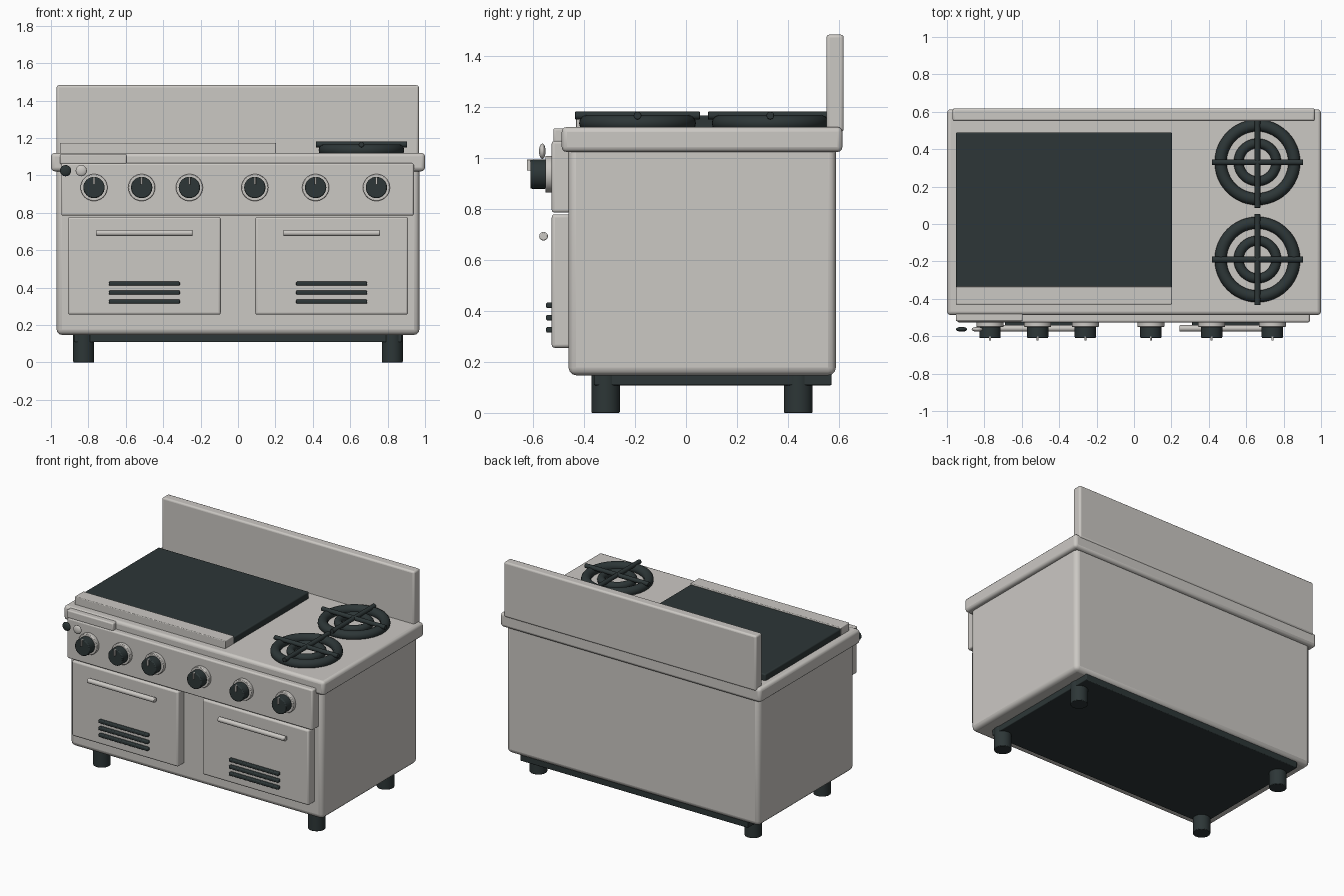
import bpy
import math

cube = bpy.data.objects.get("Cube")
if cube:
    bpy.data.objects.remove(cube, do_unlink=True)


def material(name, color):
    m = bpy.data.materials.new(name)
    m.use_nodes = True
    m.diffuse_color = color
    bsdf = m.node_tree.nodes["Principled BSDF"]
    bsdf.inputs["Base Color"].default_value = color
    bsdf.inputs["Roughness"].default_value = 0.5
    return m


ENAMEL = material("pale enamel", (0.60, 0.58, 0.55, 1))
IRON = material("dark iron", (0.026, 0.037, 0.038, 1))


def finish(name, mat, bevel=0, segments=3):
    ob = bpy.context.object
    ob.name = name
    ob.data.materials.append(mat)
    if bevel:
        mod = ob.modifiers.new("soft edges", "BEVEL")
        mod.width = bevel
        mod.segments = segments
        mod.limit_method = "ANGLE"
    bpy.ops.object.shade_smooth_by_angle(angle=math.radians(35))
    return ob


def box(name, xs, ys, zs, mat=ENAMEL, bevel=0.01):
    spans = (xs, ys, zs)
    bpy.ops.mesh.primitive_cube_add(size=1, location=[(a + b) / 2 for a, b in spans])
    bpy.context.object.scale = [b - a for a, b in spans]
    bpy.ops.object.transform_apply(location=False, rotation=False, scale=True)
    return finish(name, mat, bevel)


def rod(name, center, radius, length, axis, mat, bevel=0.004):
    turn = {"x": (0, math.pi / 2, 0), "y": (math.pi / 2, 0, 0), "z": (0, 0, 0)}[axis]
    bpy.ops.mesh.primitive_cylinder_add(vertices=32, radius=radius, depth=length,
                                        location=center, rotation=turn)
    return finish(name, mat, bevel, 2)


def ring(name, center, major, minor):
    bpy.ops.mesh.primitive_torus_add(major_segments=48, minor_segments=14, location=center,
                                     major_radius=major, minor_radius=minor)
    return finish(name, IRON)


# Cabinet, worktop and splash guard
box("cabinet", (-0.97, 0.97), (-0.46, 0.587), (0.147, 1.08), bevel=0.03)
box("worktop", (-1, 1), (-0.487, 0.613), (1.022, 1.12), bevel=0.02)
box("backsplash", (-0.97, 0.967), (0.55, 0.618), (1.10, 1.482), bevel=0.012)

# Plinth and feet
box("plinth", (-0.875, 0.875), (-0.36, 0.57), (0.108, 0.16), IRON, 0.005)
for side in (-1, 1):
    for y in (-0.315, 0.44):
        rod("foot", (side * 0.825, y, 0.08), 0.056, 0.16, "z", IRON)

# Control panel, ledge and its two buttons
box("control_panel", (-0.945, 0.94), (-0.526, -0.45), (0.785, 1.065))
box("front_ledge", (-0.953, -0.595), (-0.52, -0.475), (1.06, 1.115), bevel=0.008)
for name, x, mat in (("dark_button", -0.922, IRON), ("pale_button", -0.838, ENAMEL)):
    bpy.ops.mesh.primitive_uv_sphere_add(segments=24, ring_count=12, radius=1,
                                         location=(x, -0.563, 1.025))
    bpy.context.object.scale = (0.03, 0.013, 0.03)
    finish(name, mat)

# Knobs with bezel and pointer
for x in (-0.77, -0.515, -0.26, 0.09, 0.415, 0.74):
    rod("knob_bezel", (x, -0.535, 0.935), 0.072, 0.032, "y", ENAMEL)
    rod("knob", (x, -0.578, 0.935), 0.057, 0.064, "y", IRON, 0.006)
    box("knob_pointer", (x - 0.005, x + 0.005), (-0.623, -0.60), (0.95, 0.992), bevel=0.001)

# Oven doors with handle and vents
for side in (-1, 1):
    lo, hi = sorted((side * 0.092, side * 0.91))
    mid = (lo + hi) / 2
    box("oven_door", (lo, hi), (-0.526, -0.45), (0.255, 0.778), bevel=0.012)
    rod("door_handle", (mid, -0.558, 0.692), 0.017, 0.515, "x", ENAMEL)
    for z in (0.325, 0.373, 0.421):
        box("door_vent", (mid - 0.19, mid + 0.19), (-0.548, -0.52), (z - 0.011, z + 0.011),
            IRON, 0.006)

# Griddle plate and front rail
box("griddle_plate", (-0.953, 0.203), (-0.34, 0.49), (1.11, 1.165), IRON, 0.008)
box("griddle_rail", (-0.953, 0.203), (-0.43, -0.335), (1.11, 1.174), bevel=0.005)

# Burners: two rings under a crossed grate
for y in (-0.19, 0.33):
    ring("burner_outer_ring", (0.66, y, 1.135), 0.197, 0.032)
    ring("burner_inner_ring", (0.66, y, 1.135), 0.101, 0.026)
    for axis in "xy":
        rod("grate_bar", (0.66, y, 1.165), 0.015, 0.488, axis, IRON, 0.002)
